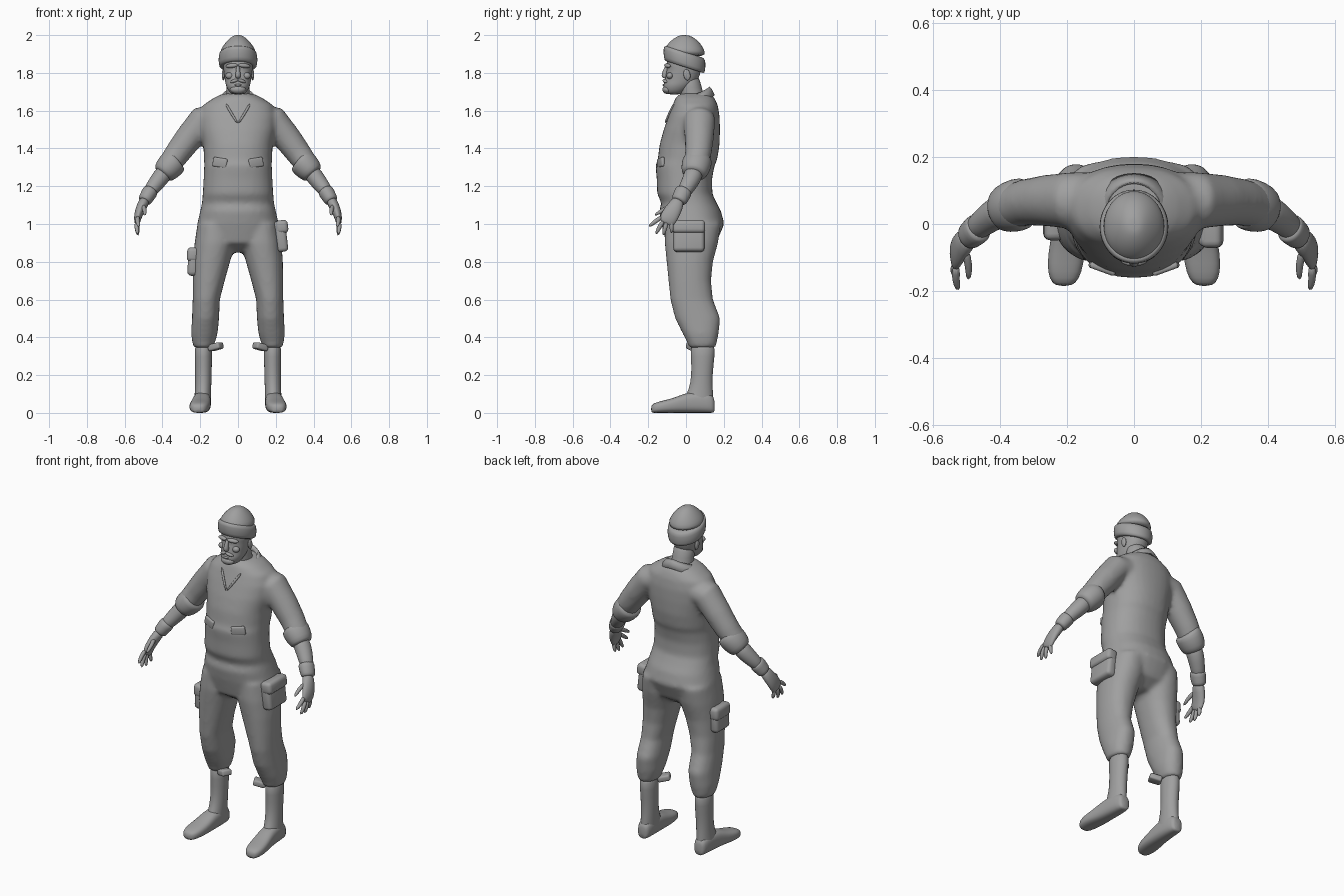
import bpy, bmesh, math
from mathutils import Vector, Euler

grey = bpy.data.materials.new("plain grey")
grey.diffuse_color = (0.35, 0.35, 0.35, 1)
X, Y, Z = Vector((1, 0, 0)), Vector((0, 1, 0)), Vector((0, 0, 1))


def finish(name, bm, subsurf=0):
    bmesh.ops.recalc_face_normals(bm, faces=bm.faces)
    me = bpy.data.meshes.new(name)
    bm.to_mesh(me)
    bm.free()
    for p in me.polygons:
        p.use_smooth = True
    me.materials.append(grey)
    ob = bpy.data.objects.new(name, me)
    bpy.context.collection.objects.link(ob)
    if subsurf:
        m = ob.modifiers.new("smooth", 'SUBSURF')
        m.levels = m.render_levels = subsurf
    return ob


def add_loft(bm, pts, axis=None, ref=Y, n=20, power=2.0):
    """Skin rings (x, y, z, half width, half depth); axis fixes the ring direction."""
    rings = []
    for i, (x, y, z, a, b) in enumerate(pts):
        lo, hi = Vector(pts[max(i - 1, 0)][:3]), Vector(pts[min(i + 1, len(pts) - 1)][:3])
        t = (axis or (hi - lo)).normalized()
        u = t.cross(ref).normalized()
        v = u.cross(t)
        ring = []
        for k in range(n):
            c, s = math.cos(k * math.tau / n), math.sin(k * math.tau / n)
            cu = math.copysign(abs(c) ** (2 / power), c) * a
            sv = math.copysign(abs(s) ** (2 / power), s) * b
            ring.append(bm.verts.new(Vector((x, y, z)) + u * cu + v * sv))
        rings.append(ring)
    for r, q in zip(rings, rings[1:]):
        for k in range(n):
            bm.faces.new((r[k], r[(k + 1) % n], q[(k + 1) % n], q[k]))
    bm.faces.new(rings[0])
    bm.faces.new(rings[-1])


def loft(name, pts, subsurf=1, **kw):
    bm = bmesh.new()
    add_loft(bm, pts, **kw)
    return finish(name, bm, subsurf)


def stack(rows):
    """Rows of (z, centre x, half width, front y, back y) to rings."""
    return [(cx, (f + b) / 2, z, w, (b - f) / 2) for z, cx, w, f, b in rows]


def flip(pts, s):
    return [(p[0] * s, *p[1:]) for p in pts]


def ball(name, loc, size, rot=(0, 0, 0)):
    bm = bmesh.new()
    bmesh.ops.create_uvsphere(bm, u_segments=16, v_segments=10, radius=1)
    ob = finish(name, bm)
    ob.location, ob.scale, ob.rotation_euler = loc, size, rot
    return ob


def pouch(name, loc, size, rot=(0, 0, 0), bevel=0.015):
    bm = bmesh.new()
    bmesh.ops.create_cube(bm, size=1)
    bmesh.ops.scale(bm, vec=size, verts=bm.verts)
    bmesh.ops.bevel(bm, geom=bm.edges[:], offset=bevel, segments=3, profile=0.5, affect='EDGES')
    ob = finish(name, bm)
    ob.location, ob.rotation_euler = loc, rot
    return ob


# Overalls: torso, legs and sleeves fused into one cloth surface
torso = stack([(.85, 0, .08, -.03, .09), (.9, 0, .2, -.105, .16), (1.0, 0, .216, -.13, .203),
               (1.07, 0, .2, -.142, .185), (1.11, 0, .191, -.13, .163), (1.16, 0, .187, -.153, .14),
               (1.24, 0, .182, -.155, .138), (1.31, 0, .179, -.162, .152), (1.34, 0, .18, -.15, .165),
               (1.42, 0, .184, -.14, .178), (1.5, 0, .2, -.118, .18), (1.57, 0, .205, -.093, .178),
               (1.63, 0, .185, -.07, .168), (1.67, 0, .125, -.055, .15), (1.69, 0, .08, -.03, .13)])
leg = stack([(1.0, .115, .1, -.11, .185), (.9, .122, .108, -.113, .17), (.8, .14, .098, -.103, .143),
             (.7, .155, .085, -.093, .133), (.6, .168, .072, -.083, .143), (.5, .172, .072, -.058, .182),
             (.42, .178, .07, -.018, .173), (.37, .182, .06, .008, .163), (.345, .183, .05, .015, .155)])
arm = [(.1, .07, 1.56, .075, .085), (.19, .07, 1.545, .08, .085), (.26, .07, 1.455, .074, .077),
       (.32, .065, 1.375, .068, .07), (.375, .05, 1.3, .06, .066)]
bm = bmesh.new()
add_loft(bm, torso, axis=Z, n=32, power=2.25)
for s in (1, -1):
    add_loft(bm, flip(leg, s), axis=Z, n=24, power=2.2)
    add_loft(bm, flip(arm, s), n=24)
overalls = finish("overalls", bm)
rm = overalls.modifiers.new("fuse", 'REMESH')
rm.mode, rm.voxel_size, rm.use_smooth_shade = 'VOXEL', 0.013, True
sm = overalls.modifiers.new("soften", 'SMOOTH')
sm.factor, sm.iterations = 0.5, 5

# Limb details repeated on both sides
boot = stack([(.38, .183, .047, .02, .157), (.3, .183, .046, .025, .152), (.2, .183, .044, .03, .14),
              (.12, .185, .043, .015, .142), (.06, .188, .045, -.02, .147), (.02, .19, .045, -.02, .147)])
foot = [(cx, y, top / 2, w, top / 2) for y, cx, w, top in
        [(.152, .188, .025, .07), (.14, .188, .038, .1), (.08, .188, .046, .115), (0, .192, .049, .108),
         (-.06, .198, .054, .08), (-.12, .205, .055, .066), (-.165, .208, .045, .054), (-.186, .21, .024, .04)]]
cuff = [(.32, .062, 1.345, .06, .066), (.332, .062, 1.337, .074, .08), (.365, .052, 1.302, .074, .079),
        (.395, .042, 1.268, .062, .068), (.402, .04, 1.26, .045, .05)]
forearm = [(.37, .048, 1.3, .045, .05), (.41, .035, 1.245, .048, .05), (.45, .005, 1.195, .04, .042),
           (.485, -.025, 1.145, .033, .035)]
glove_cuff = [(.46, -.008, 1.18, .036, .04), (.464, -.012, 1.174, .044, .048), (.483, -.028, 1.143, .039, .045),
              (.495, -.037, 1.122, .037, .042), (.498, -.04, 1.117, .025, .03)]
hand = [(.488, -.035, 1.135, .029, .033), (.512, -.058, 1.09, .028, .042), (.53, -.085, 1.045, .022, .048),
        (.533, -.103, 1.01, .016, .043), (.533, -.108, 1.0, .008, .03)]
fingers = {"index_finger": [(.53, -.125, 1.04), (.533, -.165, 1.012), (.524, -.198, .985)],
           "middle_finger": [(.533, -.118, 1.02), (.538, -.143, .98), (.53, -.16, .945)],
           "ring_finger": [(.533, -.1, 1.015), (.538, -.113, .975), (.528, -.12, .938)],
           "little_finger": [(.532, -.078, 1.02), (.535, -.076, .985), (.525, -.076, .95)],
           "thumb": [(.505, -.075, 1.1), (.492, -.12, 1.075), (.494, -.168, 1.045)]}
for s, side in ((1, "left"), (-1, "right")):
    loft(side + "_boot_shaft", flip(boot, s), axis=Z)
    loft(side + "_boot_foot", flip(foot, s), axis=-Y, ref=Z, power=2.7)
    loft(side + "_rolled_cuff", flip(cuff, s))
    loft(side + "_forearm", flip(forearm, s))
    loft(side + "_glove_cuff", flip(glove_cuff, s))
    loft(side + "_hand", flip(hand, s))
    for name, path in fingers.items():
        pts = [(*p, r, r) for p, r in zip(path, (.0135, .0125, .008))]
        loft(side + "_" + name, flip(pts, s), n=10)
    # Knee strap and chest pocket flap
    pouch(side + "_knee_strap", (s * .118, .04, .35), (.07, .06, .035), (0, s * .25, s * .5), .01)
    pouch(side + "_chest_pocket", (s * .095, -.133, 1.325), (.08, .02, .05), (0, s * -.15, s * .35), .008)
    # Open neckline edge
    loft(side + "_neckline", flip([(.066, -.062, 1.64, .008, .008), (.035, -.088, 1.585, .007, .007),
                                   (.0, -.113, 1.53, .006, .006)], s), n=8)
    ball(side + "_ear", (s * .077, .005, 1.79), (.009, .018, .03), (.2, 0, 0))
    ball(side + "_brow", (s * .034, -.098, 1.838), (.034, .014, .012), (0, s * .1, s * .35))
    ball(side + "_cheek", (s * .045, -.085, 1.785), (.022, .018, .018))
    ball(side + "_moustache", (s * .02, -.11, 1.757), (.024, .013, .009), (0, s * .3, s * .3))

# Thigh pouches, one higher than the other
pouch("left_thigh_pouch", (.228, .015, .935), (.06, .165, .165), (0, -.12, 0), .02)
pouch("left_pouch_flap", (.232, .015, .985), (.066, .172, .07), (0, -.12, 0), .02)
pouch("right_thigh_pouch", (-.235, .02, .8), (.06, .13, .15), (0, .06, 0), .022)
pouch("right_pouch_flap", (-.238, .02, .838), (.064, .137, .075), (0, .06, 0), .02)

# Neck and head
loft("neck", [(0, .05, 1.58, .07, .075), (0, .04, 1.66, .064, .066), (0, .022, 1.72, .06, .06),
              (0, .01, 1.8, .06, .06)], axis=Z)
loft("head", stack([(1.685, 0, .026, -.095, -.03), (1.697, 0, .046, -.112, -.005), (1.725, 0, .062, -.121, .03),
                    (1.745, 0, .067, -.118, .05), (1.76, 0, .069, -.112, .062), (1.79, 0, .074, -.109, .075),
                    (1.815, 0, .077, -.1, .08), (1.84, 0, .08, -.106, .08), (1.9, 0, .08, -.1, .08)]),
     axis=Z, n=24, power=2.15)
loft("nose", [(0, -.1, 1.84, .009, .01), (0, -.11, 1.81, .011, .014), (0, -.115, 1.783, .017, .018),
              (0, -.108, 1.77, .012, .012)], axis=Z, n=12)
ball("lower_lip", (0, -.113, 1.735), (.02, .011, .007))
ball("beard", (0, -.098, 1.712), (.042, .027, .024))
loft("undershirt_collar", [(0, .03, 1.6, .084, .1), (0, .026, 1.635, .078, .09), (0, .024, 1.645, .068, .075)],
     axis=Vector((0, -.25, 1)))

# Knitted hat with a turned-up band
tilt = Vector((0, .32, 1))
loft("hat_band", [(0, -.008, 1.832, .085, .1), (0, -.008, 1.829, .1, .113), (0, -.008, 1.87, .105, .118),
                  (0, -.008, 1.909, .1, .116), (0, -.008, 1.913, .085, .1)], axis=tilt, n=28)
loft("hat_crown", [(0, -.008, 1.89, .097, .111), (0, -.006, 1.922, .092, .107), (0, -.004, 1.95, .075, .09),
                   (0, -.002, 1.976, .052, .066), (0, -.002, 1.994, .03, .036), (0, -.002, 2.0, .014, .016)],
     axis=Vector((0, .08, 1)), n=28)

# Folded shirt collar, high at the back and pointed at the front
bm = bmesh.new()
rows = []
for i in range(25):
    a = math.radians(-142 + 284 * i / 24)
    f = abs(i - 12) / 12
    sn, cs = math.sin(a), math.cos(a)
    z = 1.728 - .095 * f ** 1.4
    rows.append([bm.verts.new((rx * sn, .03 + ry * cs, z - dz)) for rx, ry, dz in
                 ((.078, .088, .05), (.084, .094, 0), (.1, .107, .015), (.125, .122, .045 + .03 * f ** 4))])
for p, q in zip(rows, rows[1:]):
    for k in range(3):
        bm.faces.new((p[k], p[k + 1], q[k + 1], q[k]))
collar = finish("shirt_collar", bm)
collar.modifiers.new("cloth", 'SOLIDIFY').thickness = 0.009
